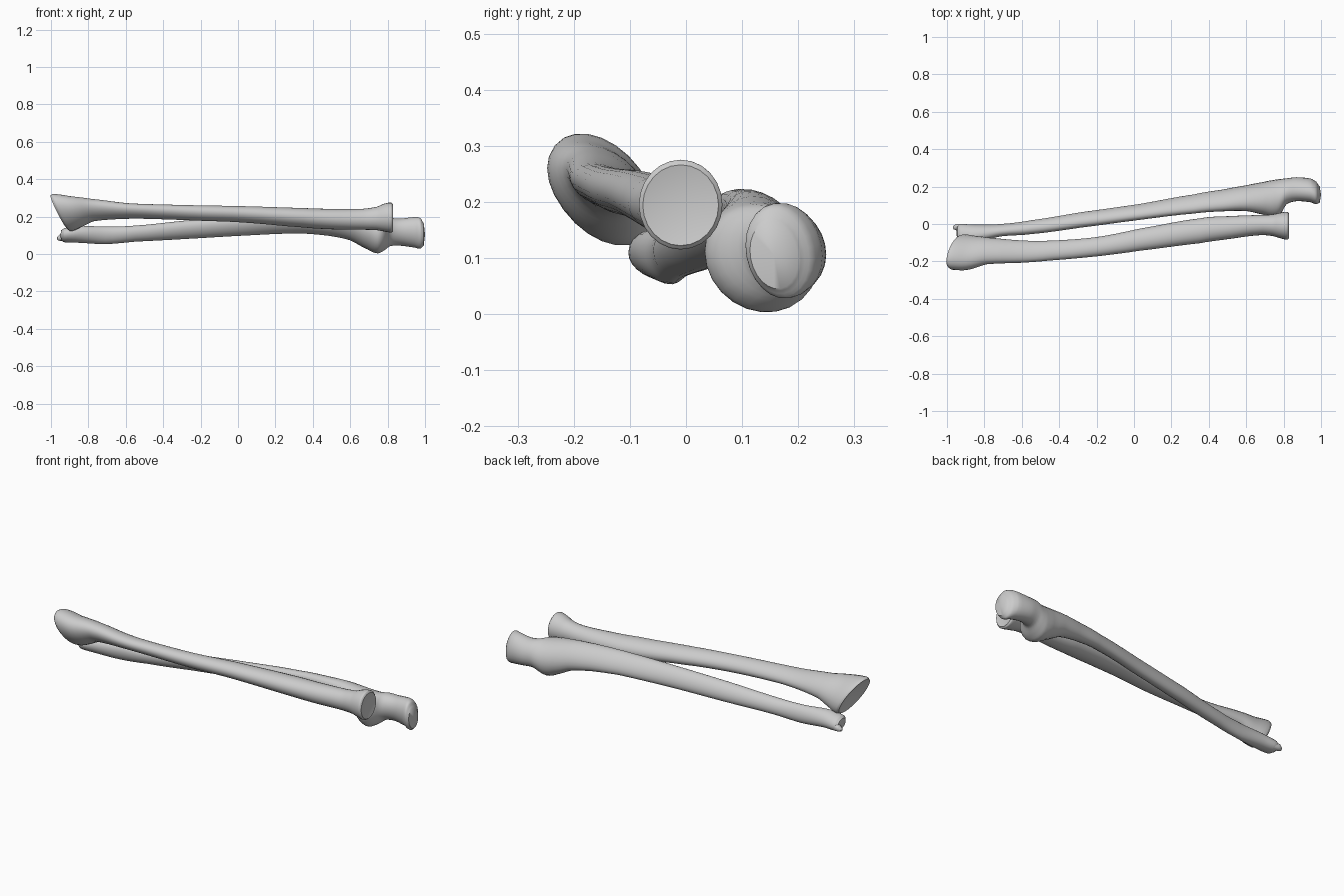
import bpy, bmesh, math

SEG = 24      # points around a section
STEPS = 4     # smooth rings between two stations


def spline(a, b, c, d, t):
    return 0.5 * (2*b + (c - a)*t + (2*a - 5*b + 4*c - d)*t*t + (3*b - a - 3*c + d)*t**3)


def smooth_stations(st):
    out = []
    for i in range(len(st) - 1):
        p = [st[max(i-1, 0)], st[i], st[i+1], st[min(i+2, len(st)-1)]]
        for s in range(STEPS):
            row = [spline(*q, s / STEPS) for q in zip(*p)]
            row[0] = st[i][0] + (st[i+1][0] - st[i][0]) * s / STEPS
            out.append(row)
    return out + [list(st[-1])]


def bone(name, stations, slant=(0, 0), dish=(0, 0)):
    """Loft sheared ellipses given as (x, ymin, ymax, zmin, zmax, shear)."""
    bm = bmesh.new()
    rings, centres = [], []
    x_first = stations[0][0]
    for x, y0, y1, z0, z1, k in smooth_stations(stations):
        cy, cz, hy, hz = (y0+y1)/2, (z0+z1)/2, (y1-y0)/2, (z1-z0)/2
        w = max(0, 1 - (x - x_first) / 0.25)      # oblique first end
        ring = []
        for j in range(SEG):
            t = math.tau * j / SEG
            dy, dz = hy * math.cos(t), hz * math.sin(t + k)
            ring.append(bm.verts.new((x + w*(slant[0]*dy + slant[1]*dz), cy+dy, cz+dz)))
        rings.append(ring)
        centres.append((x, cy, cz))
    for a, b in zip(rings, rings[1:]):
        for j in range(SEG):
            n = (j + 1) % SEG
            bm.faces.new((a[j], a[n], b[n], b[j]))
    # dished or domed joint faces
    for ring, c, d in ((rings[0], centres[0], dish[0]), (rings[-1], centres[-1], dish[1])):
        tip = bm.verts.new((c[0] + d, c[1], c[2]))
        for j in range(SEG):
            bm.faces.new((ring[j], ring[(j+1) % SEG], tip))
    bmesh.ops.recalc_face_normals(bm, faces=bm.faces)
    me = bpy.data.meshes.new(name)
    bm.to_mesh(me)
    bm.free()
    ob = bpy.data.objects.new(name, me)
    bpy.context.collection.objects.link(ob)
    bpy.ops.object.select_all(action='DESELECT')
    ob.select_set(True)
    bpy.context.view_layer.objects.active = ob
    bpy.ops.object.shade_smooth_by_angle(angle=math.radians(42))
    return ob


# Radius: flared oblique wrist end, bowed shaft, disc-like head
bone("radius_bone", [
    (-0.955, -0.235, -0.060, 0.130, 0.315, -0.40),
    (-0.940, -0.245, -0.055, 0.122, 0.322, -0.40),
    (-0.870, -0.245, -0.063, 0.142, 0.310, -0.40),
    (-0.780, -0.215, -0.073, 0.175, 0.296, -0.40),
    (-0.600, -0.207, -0.088, 0.188, 0.273, -0.35),
    (-0.450, -0.195, -0.089, 0.187, 0.266, -0.30),
    (-0.200, -0.173, -0.070, 0.178, 0.260, -0.20),
    (0.030, -0.143, -0.025, 0.168, 0.256, -0.15),
    (0.350, -0.103, 0.030, 0.142, 0.246, -0.10),
    (0.510, -0.080, 0.042, 0.132, 0.241, -0.05),
    (0.670, -0.060, 0.048, 0.130, 0.242, 0.0),
    (0.740, -0.064, 0.051, 0.128, 0.252, 0.0),
    (0.785, -0.077, 0.061, 0.120, 0.270, 0.0),
    (0.820, -0.084, 0.065, 0.115, 0.275, 0.0),
    (0.828, -0.077, 0.058, 0.122, 0.266, 0.0),
], slant=(0.15, -0.45), dish=(0.03, -0.015))

# Ulna: small head, crested shaft, coronoid, trochlear notch, olecranon
bone("ulna_bone", [
    (-0.945, -0.085, -0.010, 0.072, 0.128, -0.2),
    (-0.930, -0.102, 0.000, 0.063, 0.138, -0.2),
    (-0.850, -0.097, -0.004, 0.060, 0.150, -0.2),
    (-0.710, -0.066, 0.000, 0.053, 0.147, -0.2),
    (-0.550, -0.054, 0.020, 0.066, 0.152, -0.2),
    (-0.290, -0.020, 0.062, 0.080, 0.178, -0.3),
    (0.030, 0.022, 0.107, 0.098, 0.203, -0.4),
    (0.320, 0.056, 0.158, 0.110, 0.220, -0.5),
    (0.480, 0.068, 0.185, 0.098, 0.223, -0.45),
    (0.600, 0.069, 0.207, 0.073, 0.220, -0.35),
    (0.690, 0.050, 0.224, 0.026, 0.210, -0.2),
    (0.745, 0.033, 0.235, 0.003, 0.202, -0.1),
    (0.780, 0.048, 0.240, 0.018, 0.197, -0.1),
    (0.815, 0.105, 0.244, 0.042, 0.193, -0.1),
    (0.870, 0.122, 0.250, 0.044, 0.190, -0.15),
    (0.945, 0.116, 0.243, 0.034, 0.198, -0.15),
    (0.975, 0.106, 0.226, 0.028, 0.193, -0.15),
    (0.993, 0.114, 0.200, 0.045, 0.165, -0.15),
], dish=(-0.005, 0.007))

# Ulnar styloid: little spur beyond the wrist end
bone("ulna_styloid", [
    (-0.965, -0.028, -0.008, 0.074, 0.094, 0.0),
    (-0.950, -0.035, 0.000, 0.070, 0.106, 0.0),
    (-0.900, -0.045, -0.003, 0.068, 0.115, 0.0),
], dish=(-0.004, 0))
